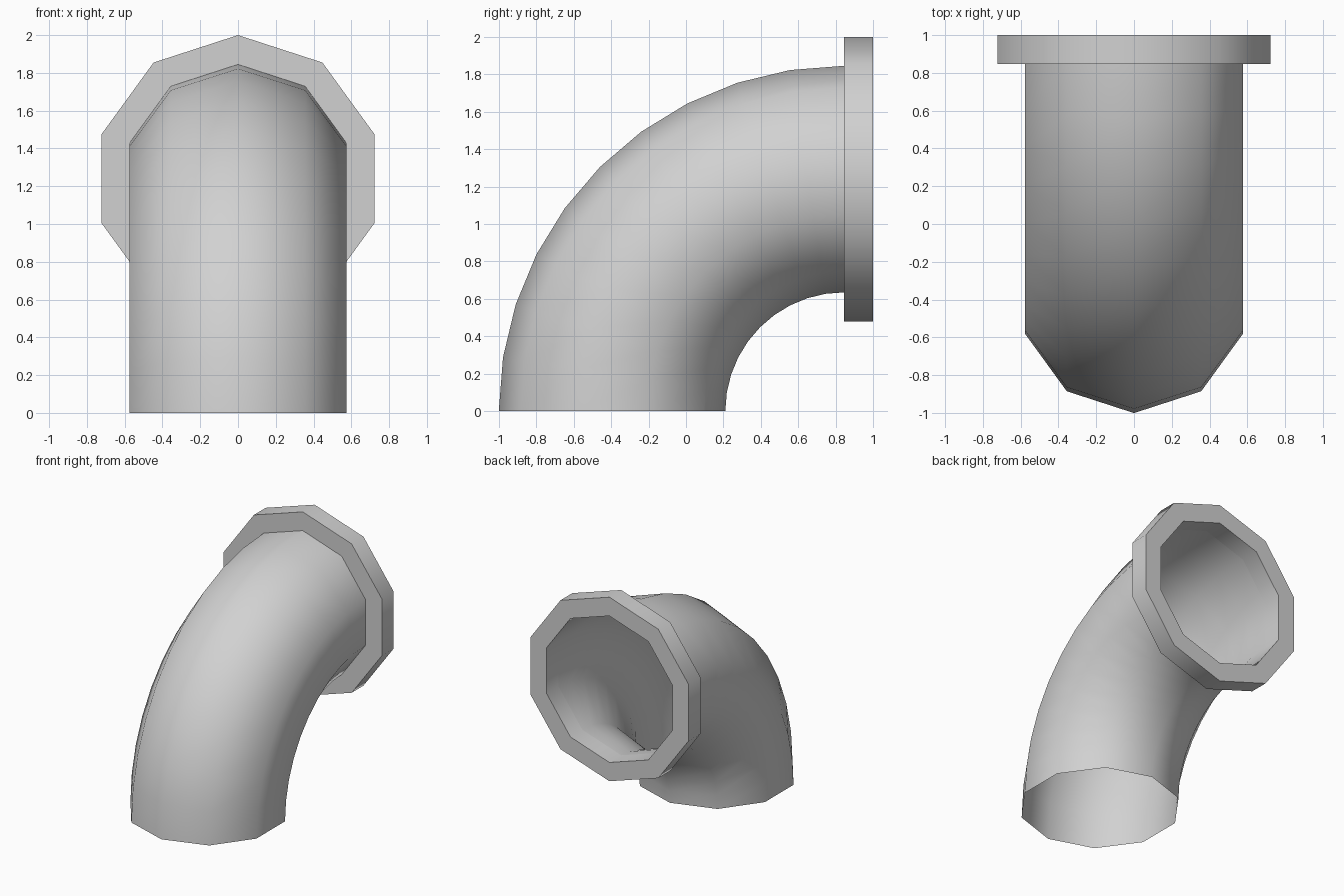
import bpy
import bmesh
from math import radians, sin, cos, tau
from mathutils import Vector

cube = bpy.data.objects.get("Cube")
if cube:
    bpy.data.objects.remove(cube, do_unlink=True)

SIDES = 10          # sides of the pipe and flange
PIPE_R = 0.605      # pipe radius
FLANGE_R = 0.76     # flange outer radius
BEND_R = 1.24       # bend centreline radius
JOINT_Y = 0.845     # where the pipe meets the flange
END_Y = 1.0         # open end of the flange

grey = bpy.data.materials.new("light_grey")
grey.use_nodes = True
colour = (0.64, 0.64, 0.64, 1)
grey.diffuse_color = colour
grey.node_tree.nodes["Principled BSDF"].inputs["Base Color"].default_value = colour


def spun_part(name, points, centre, axis, angle, steps):
    """Sweep a closed profile around an axis into a smooth-shaded part."""
    bm = bmesh.new()
    verts = [bm.verts.new(p) for p in points]
    edges = [bm.edges.new((a, b)) for a, b in zip(verts, verts[1:] + verts[:1])]
    bmesh.ops.spin(bm, geom=verts + edges, cent=centre, axis=axis,
                   angle=angle, steps=steps, use_duplicate=False)
    bmesh.ops.remove_doubles(bm, verts=bm.verts, dist=0.0005)
    bmesh.ops.recalc_face_normals(bm, faces=bm.faces)
    mesh = bpy.data.meshes.new(name)
    bm.to_mesh(mesh)
    bm.free()
    mesh.materials.append(grey)
    obj = bpy.data.objects.new(name, mesh)
    bpy.context.collection.objects.link(obj)
    bpy.ops.object.select_all(action='DESELECT')
    obj.select_set(True)
    bpy.context.view_layer.objects.active = obj
    bpy.ops.object.shade_smooth_by_angle(angle=radians(40))
    return obj


# Elbow pipe: open ten-sided ring swept through a quarter turn
ring = [Vector((PIPE_R * sin(tau * i / SIDES),
                JOINT_Y - BEND_R - PIPE_R * cos(tau * i / SIDES), 0))
        for i in range(SIDES)]
spun_part("elbow_pipe", ring, (0, JOINT_Y, 0), (1, 0, 0), radians(-90), 10)

# Flange: rectangular section turned around the pipe end
section = [(0, y, BEND_R + r) for r, y in (
    (PIPE_R, JOINT_Y), (FLANGE_R, JOINT_Y), (FLANGE_R, END_Y), (PIPE_R, END_Y))]
spun_part("end_flange", section, (0, 0, BEND_R), (0, 1, 0), tau, SIDES)
